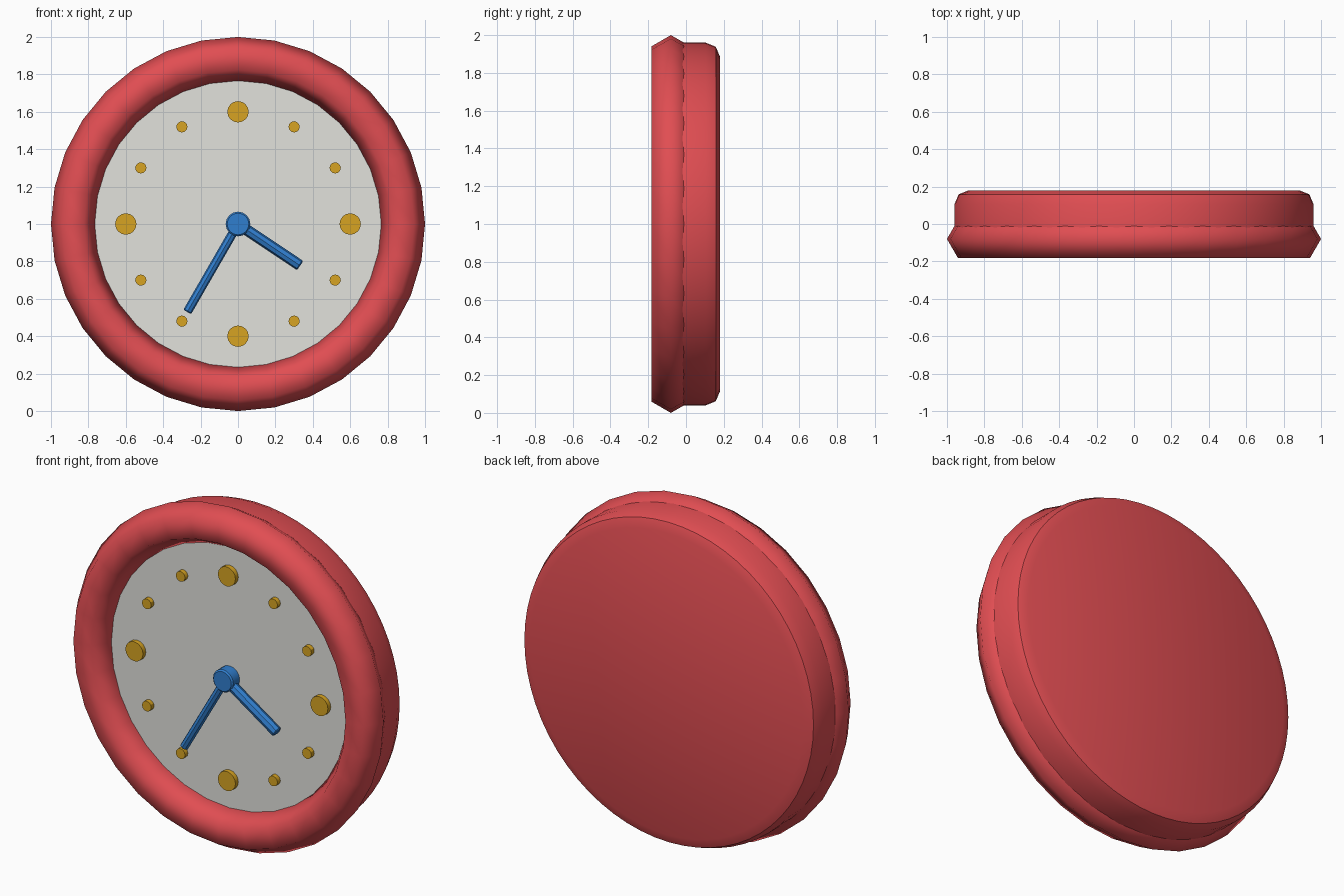
import bpy, bmesh, math
from mathutils import Matrix, Vector

if "Cube" in bpy.data.objects:
    bpy.data.objects.remove(bpy.data.objects["Cube"])

CENTRE_Z = 1.0


def material(name, rgb):
    m = bpy.data.materials.new(name)
    m.diffuse_color = (*rgb, 1.0)
    m.use_nodes = True
    m.node_tree.nodes["Principled BSDF"].inputs["Base Color"].default_value = m.diffuse_color
    return m


RED = material("red", (0.75, 0.075, 0.085))
WHITE = material("off_white", (0.76, 0.76, 0.72))
GOLD = material("gold", (0.68, 0.37, 0.016))
BLUE = material("blue", (0.03, 0.21, 0.62))


def finish(obj, name, mat, angle=30):
    obj.name = name
    obj.data.materials.append(mat)
    bpy.ops.object.select_all(action='DESELECT')
    obj.select_set(True)
    bpy.context.view_layer.objects.active = obj
    if angle is None:
        bpy.ops.object.shade_smooth()
    else:
        bpy.ops.object.shade_smooth_by_angle(angle=math.radians(angle))
    return obj


def rod(name, p0, p1, radius, sides, mat, bevel=0.0, segments=1):
    """Cylinder from p0 to p1; an optional bevel rounds the rim at p1."""
    p0, p1 = Vector(p0), Vector(p1)
    axis = p1 - p0
    bm = bmesh.new()
    bmesh.ops.create_cone(bm, cap_ends=True, segments=sides, radius1=radius,
                          radius2=radius, depth=axis.length)
    if bevel:
        rim = [e for e in bm.edges if all(v.co.z > 0 for v in e.verts)]
        bmesh.ops.bevel(bm, geom=rim, offset=bevel, segments=segments,
                        profile=0.5, affect='EDGES')
    rot = Vector((0, 0, 1)).rotation_difference(axis).to_matrix().to_4x4()
    bm.transform(Matrix.Translation((p0 + p1) / 2) @ rot)
    mesh = bpy.data.meshes.new(name)
    bm.to_mesh(mesh)
    bm.free()
    obj = bpy.data.objects.new(name, mesh)
    bpy.context.collection.objects.link(obj)
    return finish(obj, name, mat)


# Front rim: ring with a six-sided section
bpy.ops.mesh.primitive_torus_add(
    major_segments=32, minor_segments=6, major_radius=0.883, minor_radius=0.117,
    location=(0, -0.08, CENTRE_Z), rotation=(math.pi / 2, 0, 0))
finish(bpy.context.object, "front_rim", RED, None)

# Case with rounded back edge, and the dial
rod("case", (0, -0.05, CENTRE_Z), (0, 0.18, CENTRE_Z), 0.96, 64, RED, 0.075, 2)
rod("dial", (0, -0.04, CENTRE_Z), (0, -0.078, CENTRE_Z), 0.775, 64, WHITE)

# Hour markers, larger at the quarters
for i in range(12):
    a = math.radians(30 * i)
    x, z = 0.6 * math.sin(a), CENTRE_Z + 0.6 * math.cos(a)
    quarter = i % 3 == 0
    rod(f"hour_marker_{i}", (x, -0.06, z), (x, -0.105, z),
        0.057 if quarter else 0.03, 16 if quarter else 12, GOLD)

# Hands, as clock angle, length and half width
for name, deg, length, radius in (("hour_hand", 123.8, 0.40, 0.03),
                                  ("minute_hand", 210, 0.543, 0.024)):
    a = math.radians(deg)
    tip = (length * math.sin(a), -0.112, CENTRE_Z + length * math.cos(a))
    rod(name, (0, -0.112, CENTRE_Z), tip, radius, 8, BLUE, 0.006)

# Centre hub
rod("hub", (0, -0.07, CENTRE_Z), (0, -0.145, CENTRE_Z), 0.066, 16, BLUE, 0.008)
